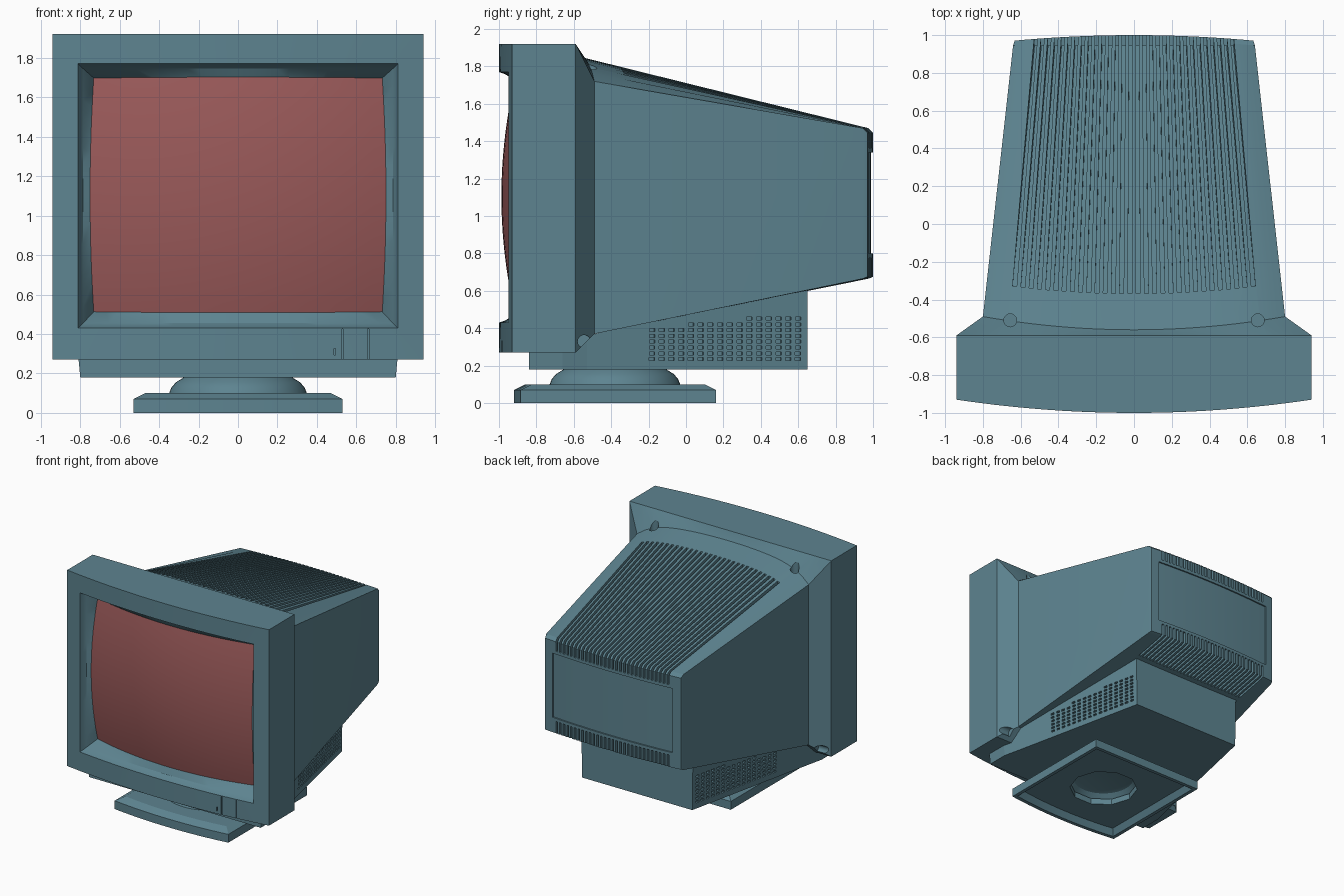
import bpy, bmesh, math
from mathutils import Matrix, Vector

if "Cube" in bpy.data.objects:
    bpy.data.objects.remove(bpy.data.objects["Cube"])


def material(name, rgb):
    m = bpy.data.materials.new(name)
    m.diffuse_color = (*rgb, 1)
    m.use_nodes = True
    m.node_tree.nodes["Principled BSDF"].inputs["Base Color"].default_value = m.diffuse_color
    return m


CASE = material("case_plastic", (0.11, 0.23, 0.28))
GLASS = material("screen_glass", (0.32, 0.10, 0.10))


def finish(name, bm, mat=CASE):
    bmesh.ops.recalc_face_normals(bm, faces=bm.faces)
    me = bpy.data.meshes.new(name)
    bm.to_mesh(me)
    bm.free()
    me.materials.append(mat)
    ob = bpy.data.objects.new(name, me)
    bpy.context.collection.objects.link(ob)
    return ob


def activate(ob):
    bpy.ops.object.select_all(action='DESELECT')
    ob.select_set(True)
    bpy.context.view_layer.objects.active = ob


def smooth(ob, deg=25):
    activate(ob)
    bpy.ops.object.shade_smooth_by_angle(angle=math.radians(deg))


def cut(ob, cutter):
    mod = ob.modifiers.new("cut", 'BOOLEAN')
    mod.operation, mod.solver, mod.object = 'DIFFERENCE', 'EXACT', cutter
    activate(ob)
    bpy.ops.object.modifier_apply(modifier=mod.name)
    bpy.data.objects.remove(cutter)


def skin(bm, rings, caps=True):
    """Bridge closed rings of points; returns rings of verts."""
    vs = [[bm.verts.new(p) for p in r] for r in rings]
    k = len(vs[0])
    for a, b in zip(vs, vs[1:]):
        for i in range(k):
            j = (i + 1) % k
            bm.faces.new((a[i], a[j], b[j], b[i]))
    if caps:
        bm.faces.new(vs[0])
        bm.faces.new(vs[-1])
    return vs


def loft(name, fns, n=24, m=1):
    """Skin through rings given as functions of (u, v) on a square border."""
    uv = [(-1 + 2 * i / n, -1) for i in range(n)] + [(1, -1 + 2 * i / m) for i in range(m)]
    uv += [(-u, -v) for u, v in uv]
    bm = bmesh.new()
    vs = skin(bm, [[f(u, v) for u, v in uv] for f in fns], caps=m > 1)
    if m == 1:  # curved ends filled with vertical strips
        for r in (vs[0], vs[-1]):
            top = r[n + 1:] + [r[0]]
            bot = r[:n + 1]
            top = [r[n + 1 + n - i] for i in range(n + 1)]
            for i in range(n):
                bm.faces.new((bot[i], bot[i + 1], top[i + 1], top[i]))
    return finish(name, bm)


def rect(hx, z0, z1, y):
    return lambda u, v: (hx * u, y(hx * u), z0 + (z1 - z0) * (v + 1) / 2)


def const(y):
    return lambda x: y


def front(d):
    return lambda x: -1.0 + 0.07 * (x / 0.94) ** 2 + d


def rear(y):
    return lambda x: y - 0.03 * (x / 0.64) ** 2


def glass(u, v):
    x, dz = 0.75 * u * (1 - 0.025 * v * v), 0.597 * v * (1 - 0.008 * u * u)
    return (x, -0.987 + (x * x + dz * dz) / 5.4, 1.105 + dz)


def collar(u, v):  # joint between bezel and rear housing
    top = 1.85 - 0.03 * u * u - 0.10 * u ** 6
    return (0.8 * u, -0.49 - 0.07 * (1 - u * u) * max(v, 0), 0.37 + (top - 0.37) * (v + 1) / 2)


def boxes(name, items):
    """One mesh of boxes: (centre, size, z rotation)."""
    bm = bmesh.new()
    for c, s, a in items:
        mat = Matrix.Translation(c) @ Matrix.Rotation(a, 4, 'Z') @ Matrix.Diagonal((*s, 1))
        bmesh.ops.create_cube(bm, size=1, matrix=mat)
    return finish(name, bm)


# Bezel: recessed screen surround, bowed front, sides, rear chamfer
bezel = loft("bezel", [
    rect(0.70, 0.55, 1.65, const(-0.70)), glass,
    rect(0.785, 0.455, 1.745, front(0.055)), rect(0.80, 0.44, 1.76, front(0.03)),
    rect(0.81, 0.43, 1.77, front(0)), rect(0.94, 0.27, 1.92, front(0)),
    rect(0.94, 0.27, 1.92, const(-0.59)), collar,
    rect(0.70, 0.50, 1.65, const(-0.42))], m=16)

# Control door seams and indicator slit
cut(bezel, boxes("seams", [((0.53, -0.99, 0.345), (0.007, 0.05, 0.16), 0),
                           ((0.66, -0.98, 0.345), (0.007, 0.05, 0.16), 0),
                           ((0.49, -0.99, 0.31), (0.007, 0.05, 0.035), 0)]))

# Screen
bm = bmesh.new()
bmesh.ops.create_grid(bm, x_segments=24, y_segments=24, size=1)
for vert in bm.verts:
    vert.co = glass(vert.co.x * 1.003, vert.co.y * 1.003)
screen = finish("screen", bm, GLASS)
if screen.data.polygons[0].normal.y > 0:
    screen.data.flip_normals()
smooth(screen)

# Rear housing: arched roof tapering to a shallow curved back
housing = loft("rear_housing", [
    rect(0.70, 0.50, 1.62, const(-0.65)), collar,
    rect(0.64, 0.665, 1.47, rear(0.975)), rect(0.632, 0.675, 1.445, rear(1.0))])
cut(housing, loft("panel_recess", [rect(0.56, 0.80, 1.34, rear(0.988)),
                                   rect(0.56, 0.80, 1.34, rear(1.1))]))


def slots(name, profile, count=30, span=0.81, half=0.0135):
    bm = bmesh.new()
    for i in range(count):
        u = span * (2 * i / (count - 1) - 1)
        skin(bm, [profile(u - half), profile(u + half)])
    bmesh.ops.triangulate(bm, faces=bm.faces)
    return finish(name, bm)


def roof_slot(u):
    a, b = Vector(collar(u, 1)), Vector((0.64 * u, 0.975 - 0.03 * u * u, 1.47))
    p, x = a.lerp(b, 0.125), b.x
    return [p + Vector((0, 0, 0.05)), p - Vector((0, 0, 0.03)), (x, 0.945, 1.44),
            (x, 0.945, 1.365), (x, 1.05, 1.365), (x, 1.05, 1.55)]


def floor_slot(u):
    x = 0.64 * u
    return [(x, 0.69, 0.5), (x, 0.69, 0.64), (x, 0.945, 0.69),
            (x, 0.945, 0.775), (x, 1.05, 0.775), (x, 1.05, 0.5)]


# Ventilation slots wrapping over the back edges
cut(housing, slots("roof_slots", roof_slot))
cut(housing, slots("floor_slots", floor_slot))


# Screw wells at the four corners
def well(loc, axis):
    bm = bmesh.new()
    rot = Matrix.Rotation(math.pi / 2, 4, 'Y') if axis == 'X' else Matrix()
    bmesh.ops.create_cone(bm, cap_ends=True, segments=20, radius1=0.034, radius2=0.034,
                          depth=0.14, matrix=Matrix.Translation(loc) @ rot)
    return finish("well", bm)


for s in (-1, 1):
    for part in (bezel, housing):
        cut(part, well((0.655 * s, -0.51, 1.82), 'Z'))
    cut(bezel, well((0.90 * s, -0.545, 0.33), 'X'))
smooth(bezel)
smooth(housing)

# Lower electronics box, tapering backwards under the housing
plan = [(0.81, -0.84, 0.29), (0.81, -0.66, 0.29), (0.78, -0.53, 0.36), (0.52, 0.65, 0.63)]
plan += [(-x, y, z) for x, y, z in reversed(plan)]
bm = bmesh.new()
skin(bm, [[(x * 0.987, y, 0.18) for x, y, z in plan], plan])
bmesh.ops.triangulate(bm, faces=[f for f in bm.faces if f.normal.z > 0.1 or len(f.verts) > 4])
lower = finish("lower_box", bm)

# Side vent holes in rising columns
taper = math.atan(0.221)
holes = []
for i in range(16):
    y = -0.18 + 0.052 * i
    for j in range(9):
        z = 0.235 + 0.031 * j
        if z < 0.405 + 0.1 * (y + 0.18):
            x = 0.81 - 0.221 * (y + 0.66)
            holes += [((s * x, y, z), (0.05, 0.03, 0.016), s * taper) for s in (-1, 1)]
cut(lower, boxes("vent_holes", holes))


# Foot plate with bowed front, chamfered top and hollow underside
def outline(inset, z):
    hx, back = 0.53 - inset, 0.16 - inset
    pts = [(hx * (i / 8 - 1), -0.92 + inset + 0.035 * (i / 8 - 1) ** 2, z) for i in range(17)]
    return pts + [(hx, back, z), (-hx, back, z)]


def lathe(name, profile, seg):
    bm = bmesh.new()
    rings = [[(r * math.cos(2 * math.pi * i / seg), -0.38 + r * math.sin(2 * math.pi * i / seg), z)
              for i in range(seg)] for r, z in profile]
    skin(bm, rings)
    return finish(name, bm)


bm = bmesh.new()
skin(bm, [outline(0.06, 0.05), outline(0.03, 0), outline(0, 0), outline(0, 0.07), outline(0.06, 0.10)])
foot = finish("foot_plate", bm)
cut(foot, lathe("pivot_hole", [(0.27, -0.1), (0.27, 0.2)], 10))
smooth(foot, 15)

# Swivel dome, hollow below
swivel = lathe("swivel_dome", [(0.26, 0.19), (0.275, 0.18), (0.315, 0.155), (0.338, 0.128),
                               (0.35, 0.098), (0.29, 0.098), (0.24, 0.14), (0.20, 0.15)], 48)
smooth(swivel)
